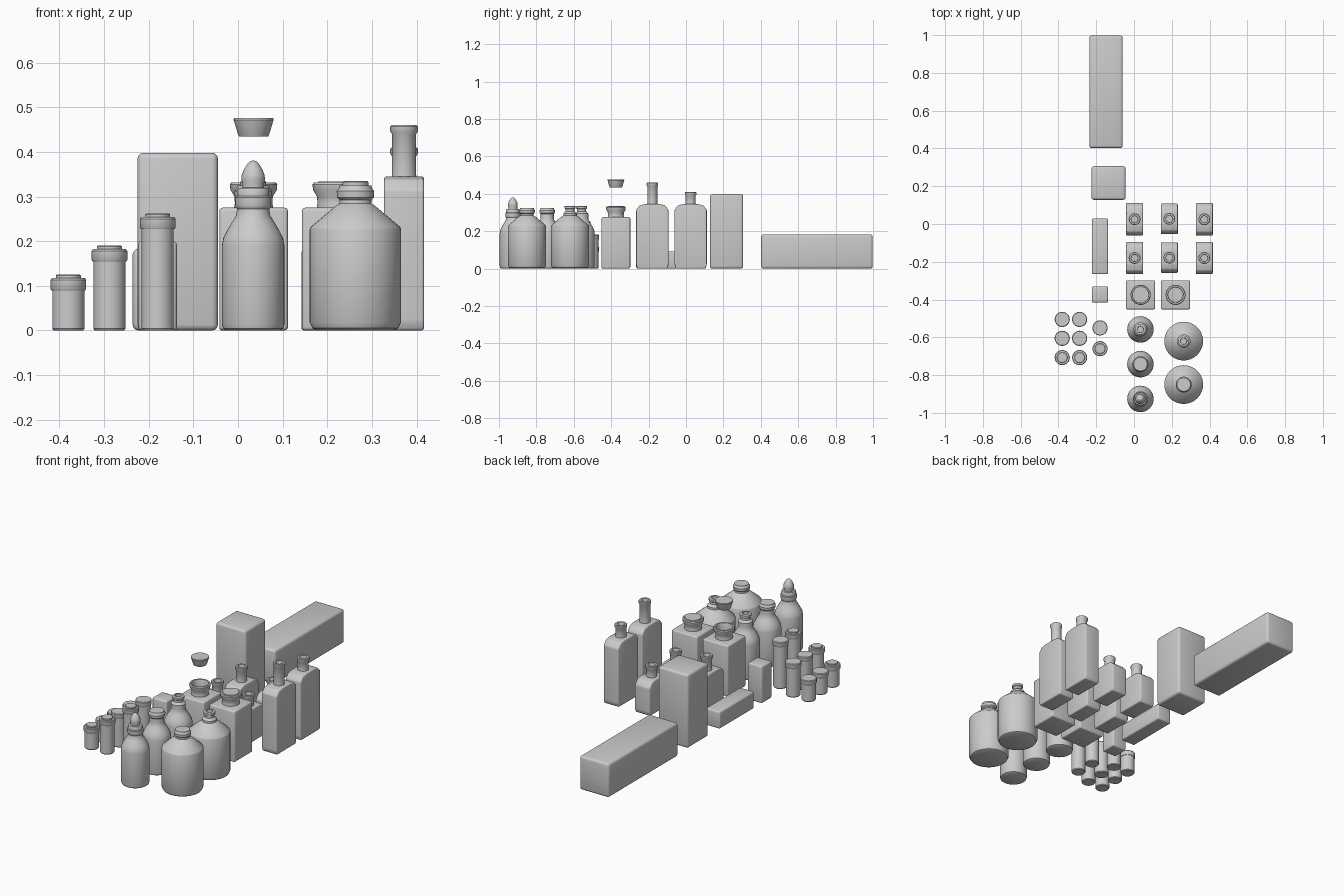
import bpy, bmesh, math

SEG = 40


def finish(bm, name, loc, angle=35):
    bmesh.ops.recalc_face_normals(bm, faces=bm.faces)
    me = bpy.data.meshes.new(name)
    bm.to_mesh(me)
    bm.free()
    ob = bpy.data.objects.new(name, me)
    bpy.context.collection.objects.link(ob)
    ob.location = loc
    bpy.context.view_layer.objects.active = ob
    bpy.ops.object.select_all(action='DESELECT')
    ob.select_set(True)
    bpy.ops.object.shade_smooth_by_angle(angle=math.radians(angle))
    return ob


def lathe(name, loc, profile):
    """Spin an (r, z) profile round the z axis; r = 0 ends close the shape."""
    bm = bmesh.new()
    vs = [bm.verts.new((r, 0, z)) for r, z in profile]
    es = [bm.edges.new(p) for p in zip(vs, vs[1:])]
    bmesh.ops.spin(bm, geom=vs + es, cent=(0, 0, 0), axis=(0, 0, 1),
                   angle=math.tau, steps=SEG, use_duplicate=False)
    bmesh.ops.remove_doubles(bm, verts=bm.verts, dist=1e-5)
    return finish(bm, name, loc)


def prism(name, loc, outline, half_x, bevel):
    """Extrude a mirrored (y, z) outline along x and round the edges."""
    pts = outline + [(-y, z) for y, z in reversed(outline)]
    bm = bmesh.new()
    f = bm.faces.new([bm.verts.new((-half_x, y, z)) for y, z in pts])
    ext = bmesh.ops.extrude_face_region(bm, geom=[f])
    new = [v for v in ext['geom'] if isinstance(v, bmesh.types.BMVert)]
    bmesh.ops.translate(bm, verts=new, vec=(2 * half_x, 0, 0))
    bmesh.ops.recalc_face_normals(bm, faces=bm.faces)
    bmesh.ops.bevel(bm, geom=bm.edges[:], offset=bevel, segments=3, profile=0.5,
                    affect='EDGES', clamp_overlap=True)
    return finish(bm, name, loc, 40)


def box(name, x, y, hx, hy, h, bevel=0.008):
    return prism(name, (x, y, 0), [(hy, 0), (hy, h)], hx, bevel)


# Cartons
box("lying_carton", -0.148, 0.70, 0.088, 0.298, 0.183, 0.013)
box("tall_carton", -0.135, 0.217, 0.09, 0.089, 0.398, 0.013)
box("small_lying_carton", -0.18, -0.118, 0.043, 0.148, 0.092)
box("small_standing_carton", -0.18, -0.373, 0.043, 0.043, 0.2)

# Vials: columns of equal height, front one with a stepped cap
VIALS = [(-0.38, 0.125, (-0.505, -0.605), -0.707),
         (-0.288, 0.19, (-0.505, -0.605), -0.707),
         (-0.18, 0.262, (-0.55,), -0.66)]
for x, h, rear, front in VIALS:
    c = h - 0.035
    body = [(0, 0), (0.033, 0), (0.036, 0.004), (0.036, c)]
    lathe("stepped_cap_vial", (x, front, 0), body + [
        (0.038, c), (0.04, c + 0.003), (0.04, h - 0.012), (0.037, h - 0.008),
        (0.028, h - 0.008), (0.028, h - 0.002), (0.026, h), (0, h)])
    for y in rear:
        lathe("plain_cap_vial", (x, y, 0), body + [
            (0.038, c), (0.04, c + 0.003), (0.04, h - 0.012),
            (0.037, h - 0.008), (0, h - 0.008)])

# Flat flasks: gabled body plus an open round neck with a lip
FLASKS = [(0.003, 0.025, 0.086, 0.185, 0.262), (0.003, -0.18, 0.086, 0.185, 0.262),
          (0.187, 0.027, 0.081, 0.18, 0.24), (0.187, -0.178, 0.081, 0.18, 0.24),
          (0.372, 0.025, 0.086, 0.345, 0.41), (0.372, -0.18, 0.086, 0.345, 0.46)]
for x, y, hy, s, top in FLASKS:
    prism("flask_body", (x, y, 0),
          [(hy - 0.006, 0), (hy, 0.02), (hy, s - 0.03), (hy - 0.02, s - 0.006), (0.035, s)],
          0.045, 0.006)
    lathe("flask_neck", (x, y, 0), [
        (0, s - 0.02), (0.03, s - 0.02), (0.027, s + 0.005), (0.027, top - 0.02),
        (0.031, top - 0.014), (0.031, top - 0.003), (0.028, top),
        (0.019, top), (0.017, top - 0.006), (0.017, s + 0.005), (0, s + 0.005)])

# Square jars with wide flared mouths
for x in (0.035, 0.22):
    box("square_jar_body", x, -0.375, 0.077, 0.077, 0.275)
    lathe("square_jar_mouth", (x, -0.375, 0), [
        (0, 0.26), (0.046, 0.26), (0.042, 0.285), (0.043, 0.3), (0.052, 0.315),
        (0.053, 0.327), (0.05, 0.332), (0.042, 0.332), (0.036, 0.31),
        (0.036, 0.278), (0, 0.278)])

# Stoppers: one lifted above its jar, one seated
def stopper(name, x, z, r):
    lathe(name, (x, -0.375, z), [(0, 0), (r * 0.72, 0), (r * 0.76, 0.003), (r * 0.97, 0.034),
                                 (r, 0.038), (r * 0.97, 0.042), (0, 0.042)])


stopper("lifted_stopper", 0.035, 0.434, 0.045)
stopper("seated_stopper", 0.22, 0.292, 0.041)

# Round bottles: body, shoulder and one of three tops
SMALL = [(0, 0), (0.06, 0), (0.067, 0.004), (0.07, 0.014), (0.07, 0.19), (0.067, 0.207),
         (0.058, 0.225), (0.046, 0.245), (0.038, 0.258), (0.036, 0.272)]
BIG = [(0, 0), (0.085, 0), (0.096, 0.005), (0.1025, 0.018), (0.1025, 0.226),
       (0.1, 0.232), (0.043, 0.28), (0.036, 0.284)]
LIP = [(0.035, 0.292), (0.041, 0.298), (0.042, 0.312), (0.037, 0.318), (0.036, 0.325), (0, 0.325)]
NARROW = [(0.036, 0.295), (0.030, 0.3), (0.024, 0.306), (0.024, 0.318), (0.029, 0.322),
          (0.029, 0.333), (0.026, 0.335), (0.017, 0.335), (0.016, 0.3), (0, 0.3)]
BULB = [(0.039, 0.276), (0.04, 0.28), (0.04, 0.298), (0.036, 0.301), (0.036, 0.314),
        (0.033, 0.319), (0.024, 0.32), (0.024, 0.328), (0.0265, 0.338), (0.0255, 0.349),
        (0.02, 0.362), (0.013, 0.373), (0.007, 0.379), (0, 0.381)]
lathe("dropper_bottle", (0.034, -0.926, 0), SMALL + BULB)
lathe("small_lipped_bottle", (0.034, -0.742, 0), SMALL + LIP)
lathe("small_narrow_neck_bottle", (0.034, -0.558, 0), SMALL + NARROW)
lathe("big_lipped_bottle", (0.263, -0.85, 0), BIG + LIP)
lathe("big_narrow_neck_bottle", (0.263, -0.62, 0), BIG + NARROW)
